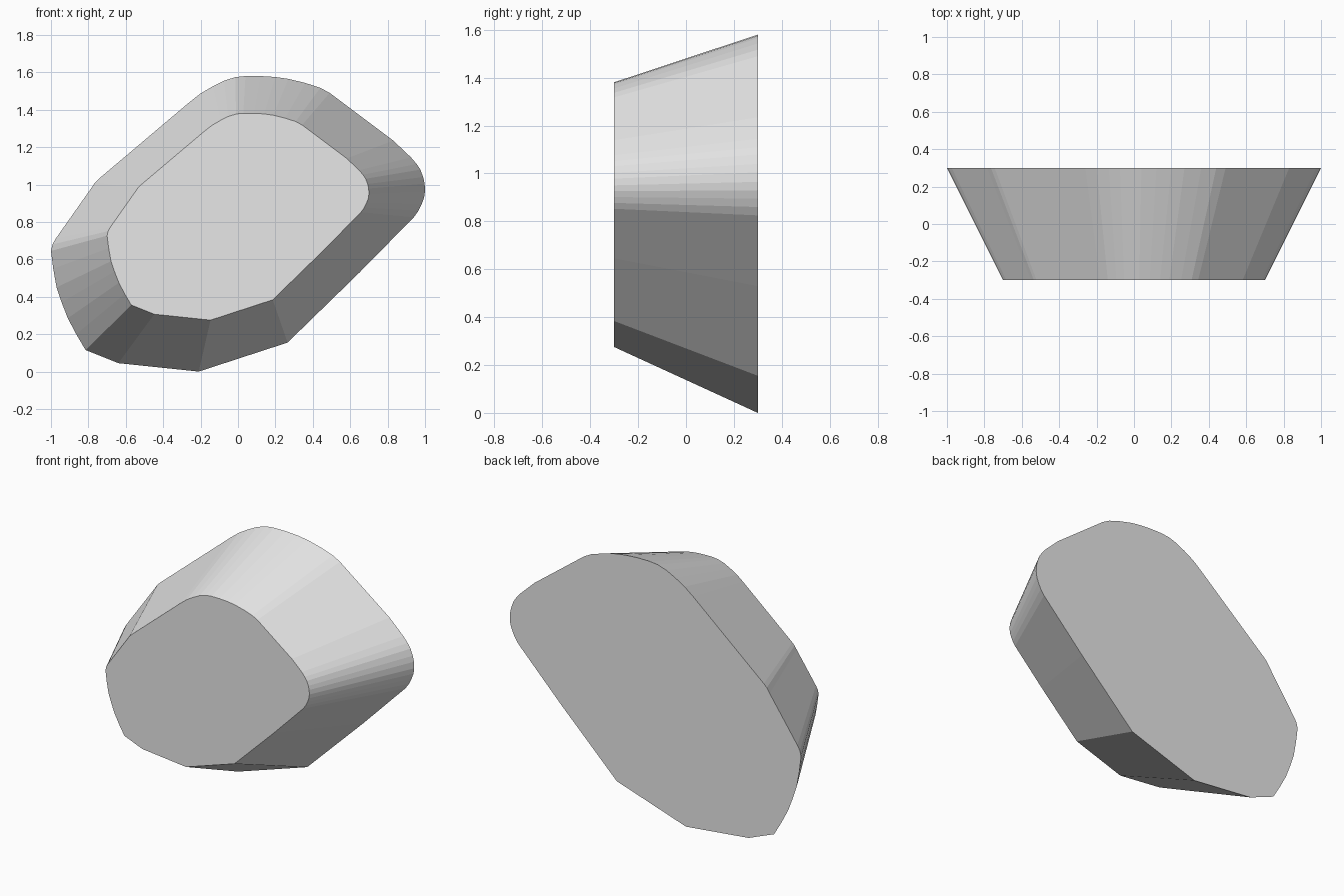
import bpy
import bmesh

if "Cube" in bpy.data.objects:
    bpy.data.objects.remove(bpy.data.objects["Cube"])

# Outline of the large back face (x, z), counter-clockwise from the lowest corner
OUTLINE = [
    (-.21, 0), (.265, .155), (.65, .53), (.94, .825), (.965, .86), (.982, .895),
    (.995, .93), (1, .965), (.998, 1.005), (.99, 1.04), (.975, 1.08),
    (.955, 1.11), (.925, 1.145), (.83, 1.235), (.49, 1.49), (.44, 1.517),
    (.36, 1.543), (.27, 1.565), (.2, 1.575), (.12, 1.58), (.04, 1.58), (-.015, 1.574),
    (-.075, 1.555), (-.135, 1.525), (-.2, 1.487), (-.26, 1.44), (-.745, 1.03),
    (-.765, 1.01), (-.785, .98), (-.975, .71), (-.992, .68), (-1, .645), (-.988, .55),
    (-.97, .45), (-.943, .37), (-.91, .285), (-.865, .2), (-.815, .115), (-.64, .045),
]
HALF_DEPTH = 0.3
TAPER = 0.7        # size of the front face relative to the back
CENTRE_Z = 0.917   # height the taper shrinks toward

stone_grey = bpy.data.materials.new("stone_grey")
stone_grey.diffuse_color = (0.8, 0.8, 0.8, 1)
stone_grey.use_nodes = True
stone_grey.node_tree.nodes["Principled BSDF"].inputs["Base Color"].default_value = stone_grey.diffuse_color


def ring(bm, scale, y):
    return [bm.verts.new((x * scale, y, CENTRE_Z + (z - CENTRE_Z) * scale))
            for x, z in OUTLINE]


# Tapered stone: back cap, front cap and the sloping flat side facets
bm = bmesh.new()
back = ring(bm, 1, HALF_DEPTH)
front = ring(bm, TAPER, -HALF_DEPTH)
bm.faces.new(front)
bm.faces.new(back[::-1])
for i in range(len(OUTLINE)):
    j = (i + 1) % len(OUTLINE)
    bm.faces.new((front[i], back[i], back[j], front[j]))
bmesh.ops.recalc_face_normals(bm, faces=bm.faces)

mesh = bpy.data.meshes.new("tapered_stone")
bm.to_mesh(mesh)
bm.free()
mesh.materials.append(stone_grey)
stone = bpy.data.objects.new("tapered_stone", mesh)
bpy.context.collection.objects.link(stone)
